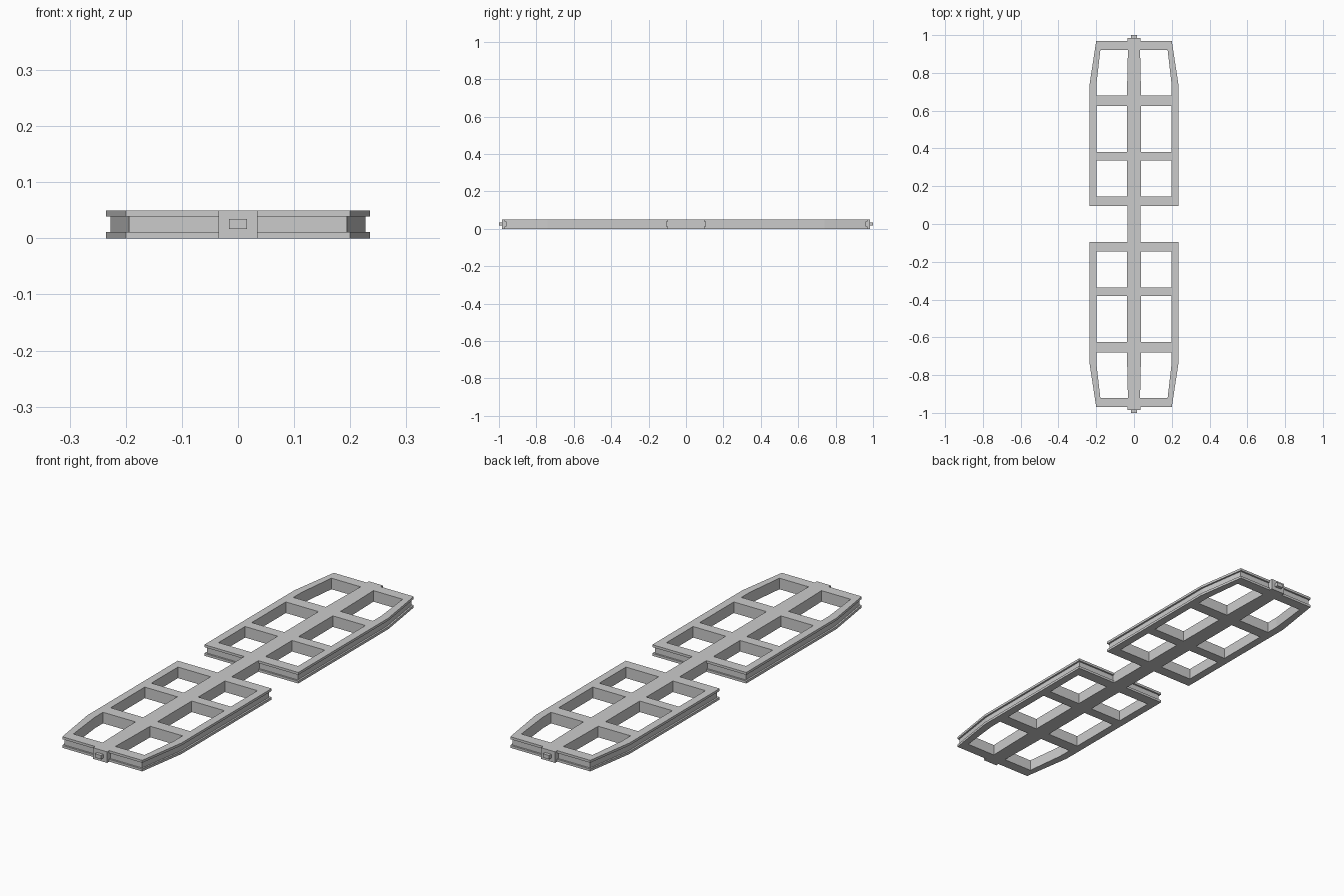
import bpy, bmesh

if "Cube" in bpy.data.objects:
    bpy.data.objects.remove(bpy.data.objects["Cube"])

HEIGHT = 0.05
# one quarter of the outline: (flange edge, recessed web edge)
QUARTER = [
    ((0.035, 0.095), (0.035, 0.103)),
    ((0.235, 0.095), (0.227, 0.103)),
    ((0.235, 0.74), (0.227, 0.74)),
    ((0.20, 0.97), (0.194, 0.962)),
    ((0.035, 0.97), (0.035, 0.962)),
    ((0.035, 0.985), (0.035, 0.985)),
]
# window openings in one quarter
WINDOWS = [
    [(0.036, 0.145), (0.199, 0.145), (0.199, 0.335), (0.036, 0.335)],
    [(0.036, 0.382), (0.199, 0.382), (0.199, 0.626), (0.036, 0.626)],
    [(0.037, 0.68), (0.199, 0.68), (0.199, 0.74), (0.178, 0.922),
     (0.032, 0.922), (0.035, 0.80)],
]


def full_loop(pts):
    """Mirror a quarter outline into a closed loop."""
    right = [(x, -y) for x, y in reversed(pts)] + list(pts)
    return right + [(-x, y) for x, y in reversed(right)]


def make_object(name, bm):
    bmesh.ops.recalc_face_normals(bm, faces=bm.faces)
    mesh = bpy.data.meshes.new(name)
    bm.to_mesh(mesh)
    bm.free()
    obj = bpy.data.objects.new(name, mesh)
    bpy.context.collection.objects.link(obj)
    return obj


def bridge(bm, rings):
    """Walls between successive vertex rings, skipping zero-area strips."""
    for a, b in zip(rings, rings[1:]):
        n = len(a)
        for i in range(n):
            j = (i + 1) % n
            f = bm.faces.new((a[i], a[j], b[j], b[i]))
            if f.calc_area() < 1e-8:
                bm.faces.remove(f)


def ring(bm, loop, z):
    return [bm.verts.new((x, y, z)) for x, y in loop]


# Frame: grooved outer edge, straight window walls, flat caps
bm = bmesh.new()
outer = full_loop([p[0] for p in QUARTER])
inner = full_loop([p[1] for p in QUARTER])
profile = [(outer, 0), (outer, 0.011), (inner, 0.011),
           (inner, 0.039), (outer, 0.039), (outer, HEIGHT)]
rings = [ring(bm, loop, z) for loop, z in profile]
bridge(bm, rings)
bottoms, tops = [rings[0]], [rings[-1]]
for window in WINDOWS:
    for sx in (1, -1):
        for sy in (1, -1):
            loop = [(sx * x, sy * y) for x, y in window]
            pair = [ring(bm, loop, 0), ring(bm, loop, HEIGHT)]
            bridge(bm, pair)
            bottoms.append(pair[0])
            tops.append(pair[1])

for loops, nz in ((bottoms, -1), (tops, 1)):
    edges = [bm.edges.get((r[i - 1], r[i])) for r in loops for i in range(len(r))]
    bmesh.ops.triangle_fill(bm, use_beauty=True, edges=edges, normal=(0, 0, nz))
make_object("grooved_frame", bm)

# End pins
for name, side in (("front_pin", -1), ("back_pin", 1)):
    bm = bmesh.new()
    bmesh.ops.create_cube(bm, size=1)
    bmesh.ops.scale(bm, vec=(0.032, 0.02, 0.017), verts=bm.verts)
    bmesh.ops.translate(bm, vec=(0, side * 0.99, 0.0255), verts=bm.verts)
    make_object(name, bm)
